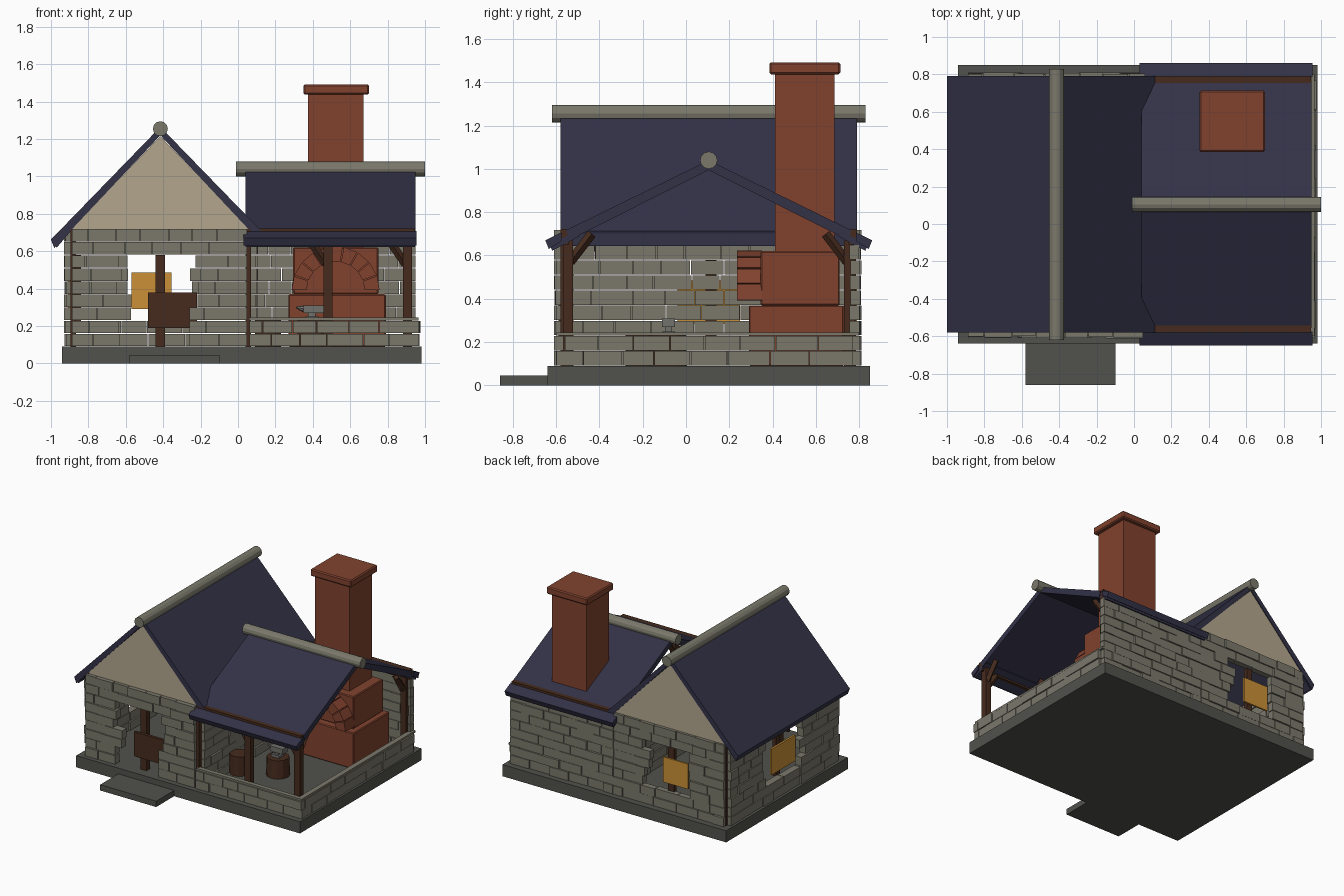
import bpy, bmesh, math, random
from mathutils import Vector, Matrix

cube = bpy.data.objects.get("Cube")
if cube:
    bpy.data.objects.remove(cube, do_unlink=True)
random.seed(4)


def material(name, r, g, b):
    m = bpy.data.materials.new(name)
    col = [(c / 255) ** 2.2 for c in (r, g, b)] + [1]
    m.use_nodes = True
    m.diffuse_color = col
    m.node_tree.nodes["Principled BSDF"].inputs["Base Color"].default_value = col
    return m


STONE = material("wall stone", 122, 120, 107)
SLAB = material("dark foundation stone", 82, 83, 77)
ROOF = material("slate blue roof", 54, 53, 73)
PLASTER = material("tan plaster", 178, 165, 140)
WOOD = material("dark wood", 72, 47, 35)
BRICK = material("red brick", 128, 68, 50)
GLASS = material("amber glass", 202, 143, 58)
IRON = material("grey iron", 112, 112, 108)


def finish(name, bm, mat):
    bmesh.ops.recalc_face_normals(bm, faces=bm.faces)
    me = bpy.data.meshes.new(name)
    bm.to_mesh(me)
    bm.free()
    me.materials.append(mat)
    ob = bpy.data.objects.new(name, me)
    bpy.context.collection.objects.link(ob)
    return ob


def add_box(bm, x, y, z):
    size = [b - a for a, b in (x, y, z)]
    mid = [(a + b) / 2 for a, b in (x, y, z)]
    bmesh.ops.create_cube(bm, size=1, matrix=Matrix.Translation(mid) @ Matrix.Diagonal((*size, 1)))


def box(name, x, y, z, mat, bevel=0):
    bm = bmesh.new()
    add_box(bm, x, y, z)
    if bevel:
        bmesh.ops.bevel(bm, geom=bm.edges[:], offset=bevel, segments=1, affect='EDGES')
    return finish(name, bm, mat)


def add_prism(bm, pts, axis, lo, hi):
    # the profile is (x, z) when extruded along y, (y, z) when extruded along x
    place = (lambda u, v, w: (u, w, v)) if axis == "y" else (lambda u, v, w: (w, u, v))
    ends = [[bm.verts.new(place(u, v, w)) for u, v in pts] for w in (lo, hi)]
    for ring in ends:
        bm.faces.new(ring)
    for i in range(len(pts)):
        j = (i + 1) % len(pts)
        bm.faces.new((ends[0][i], ends[0][j], ends[1][j], ends[1][i]))


def prism(name, pts, axis, lo, hi, mat):
    bm = bmesh.new()
    add_prism(bm, pts, axis, lo, hi)
    return finish(name, bm, mat)


def rod(name, a, b, r, mat, sides=12, r2=None):
    a, b = Vector(a), Vector(b)
    d = b - a
    bm = bmesh.new()
    bmesh.ops.create_cone(bm, cap_ends=True, segments=sides, radius1=r, radius2=r if r2 is None else r2,
                          depth=d.length,
                          matrix=Matrix.Translation((a + b) / 2) @ d.to_track_quat('Z', 'Y').to_matrix().to_4x4())
    return finish(name, bm, mat)


COURSE = 0.07
FLOOR = 0.09


def stone_wall(name, along, span, depth, courses, opening=None):
    """Courses of loose stones; opening = (start, end, first course, last course)."""
    bm = bmesh.new()
    for c in range(courses):
        runs = [span]
        if opening and opening[2] <= c <= opening[3]:
            runs = [(span[0], opening[0] + random.uniform(-.05, .04)),
                    (opening[1] + random.uniform(-.04, .05), span[1])]
        z = FLOOR + c * COURSE
        for start, end in runs:
            u = start
            size = random.uniform(.07, .18)
            while u < end - .01:
                v = u + size
                if end - v < .06:
                    v = end
                out = random.uniform(-.006, .006)
                d = (depth[0] + out, depth[1] + out)
                s = (u + .002, v - .002)
                h = (z + .002, z + COURSE - .002)
                add_box(bm, s if along == "x" else d, d if along == "x" else s, h)
                u = v
                size = random.uniform(.12, .2)
    return finish(name, bm, STONE)


# Foundation and step
box("foundation", (-.94, .98), (-.64, .85), (0, FLOOR), SLAB)
box("front_step", (-.58, -.10), (-.86, -.64), (0, .045), SLAB)

# House walls, open bay walls
stone_wall("front_wall", "x", (-.89, .05), (-.605, -.55), 9, (-.6, -.23, 0, 6))
stone_wall("back_wall", "x", (-.89, .06), (.76, .805), 9, (-.62, -.22, 2, 6))
stone_wall("bay_back_wall", "x", (.06, .95), (.76, .805), 8)
stone_wall("outer_side_wall", "y", (-.56, .77), (-.925, -.87), 9, (-.1, .33, 2, 6))
stone_wall("inner_side_wall", "y", (-.55, .77), (.05, .1), 9)
stone_wall("bay_front_low_wall", "x", (.06, .97), (-.605, -.56), 2)
stone_wall("bay_side_low_wall", "y", (-.56, .77), (.92, .97), 2)
box("low_wall_coping", (.06, .965), (-.6, -.565), (.23, .245), STONE)
box("side_wall_coping", (.925, .965), (-.6, .8), (.23, .245), STONE)
for i, (x, y) in enumerate([(-.88, -.565), (-.88, .77), (.055, -.565), (.055, .77)]):
    box(f"corner_post_{i + 1}", (x - .015, x + .015), (y - .015, y + .015), (FLOOR, .72), WOOD)

# Door post with board, windows
box("door_post", (-.44, -.39), (-.565, -.52), (FLOOR, .58), WOOD)
box("hanging_board", (-.48, -.22), (-.59, -.567), (.19, .38), WOOD)
box("back_window_post", (-.44, -.39), (.745, .775), (.22, .58), WOOD)
box("back_window_pane", (-.57, -.355), (.777, .79), (.29, .485), GLASS)
box("side_window_post", (-.87, -.84), (.09, .14), (.22, .58), WOOD)
box("side_window_pane", (-.91, -.895), (-.04, .25), (.285, .485), GLASS)

# Main roof with plaster gables
MID, TOP = -.415, 1.265
for name, y in (("front_gable", -.575), ("back_gable", .76)):
    prism(name, [(-.895, .715), (.065, .715), (MID, 1.215)], "y", y, y + .025, PLASTER)


def slope(name, mid, top, pitch, side, d0, d1, thick, axis, lo, hi):
    a, b = mid + side * d0, mid + side * d1
    za, zb = top - pitch * d0, top - pitch * d1
    lean = side * thick * .4
    return prism(name, [(a, za), (b, zb), (b - lean, zb - thick), (a, za - thick)], axis, lo, hi, ROOF)


slope("main_roof_outer", MID, TOP, 1.03, -1, 0, .585, .045, "y", -.58, .79)
slope("main_roof_inner", MID, TOP, 1.03, 1, 0, .535, .045, "y", -.58, .79)
slope("main_roof_eave_layer", MID, TOP - .04, 1.03, -1, .48, .565, .025, "y", -.572, .782)
box("inner_eave_beam", (.06, .115), (-.55, .77), (.645, .715), ROOF)
rod("main_ridge", (MID, -.62, 1.255), (MID, .83, 1.255), .04, STONE)

# Bay roof: two slopes, wall plates and separate eave strips
RIDGE = .105
for side, name in ((-1, "front"), (1, "back")):
    slope(f"bay_roof_{name}", RIDGE, 1.04, .49, side, 0, .66, .045, "x", .04, .95)
    slope(f"bay_eave_{name}", RIDGE, 1.04, .49, side, .68, .755, .04, "x", .03, .955)
    slope(f"bay_eave_lower_{name}", RIDGE, 1.012, .49, side, .6, .735, .03, "x", .04, .945)
    y = RIDGE + side * .665
    box(f"wall_plate_{name}", (.06, .945), (y - .02, y + .02), (.65, .722), WOOD)
rod("bay_ridge", (-.01, RIDGE, 1.04), (1, RIDGE, 1.04), .04, STONE)

# Bay posts and braces
for i, (x, y) in enumerate([(.48, -.545), (.905, -.545), (.905, .755)]):
    box(f"bay_post_{i + 1}", (x - .024, x + .024), (y - .024, y + .024), (.09, .67), WOOD)
    inward = 1 if y < 0 else -1
    rod(f"cross_brace_{i + 1}", (x - .01, y, .53), (x - .09, y, .65), .022, WOOD, 4)
    rod(f"long_brace_{i + 1}", (x, y + inward * .01, .57), (x, y + inward * .11, .7), .022, WOOD, 4)

# Forge with arch and chimney
box("forge_base", (.27, .79), (.29, .73), (FLOOR, .37), BRICK, .006)
box("forge_block", (.295, .75), (.345, .71), (.37, .62), BRICK, .006)
box("chimney", (.375, .67), (.41, .685), (.62, 1.45), BRICK)
box("chimney_cap", (.35, .70), (.385, .713), (1.437, 1.492), BRICK, .008)
bm = bmesh.new()
N = 9
for i in range(N):
    a0, a1 = (math.pi * (i + .04) / N, math.pi * (i + .96) / N)
    ring = [(.155, a0), (.235, a0), (.235, a1), (.155, a1)]
    add_prism(bm, [(.522 + r * math.cos(a), .39 + r * math.sin(a)) for r, a in ring], "y", .235, .35)
finish("forge_arch", bm, BRICK)

# Anvil on a stump, barrel
rod("anvil_stump", (.4, -.08, FLOOR), (.4, -.08, .23), .085, WOOD, 12, .08)
box("anvil_foot", (.36, .43), (-.11, -.05), (.23, .25), IRON)
box("anvil_waist", (.375, .415), (-.095, -.065), (.25, .275), IRON)
box("anvil_top", (.35, .46), (-.11, -.05), (.27, .31), IRON)
rod("anvil_horn", (.35, -.08, .292), (.31, -.08, .3), .018, IRON, 8, .004)
rod("barrel", (.16, -.21, FLOOR), (.16, -.21, .24), .07, WOOD)
